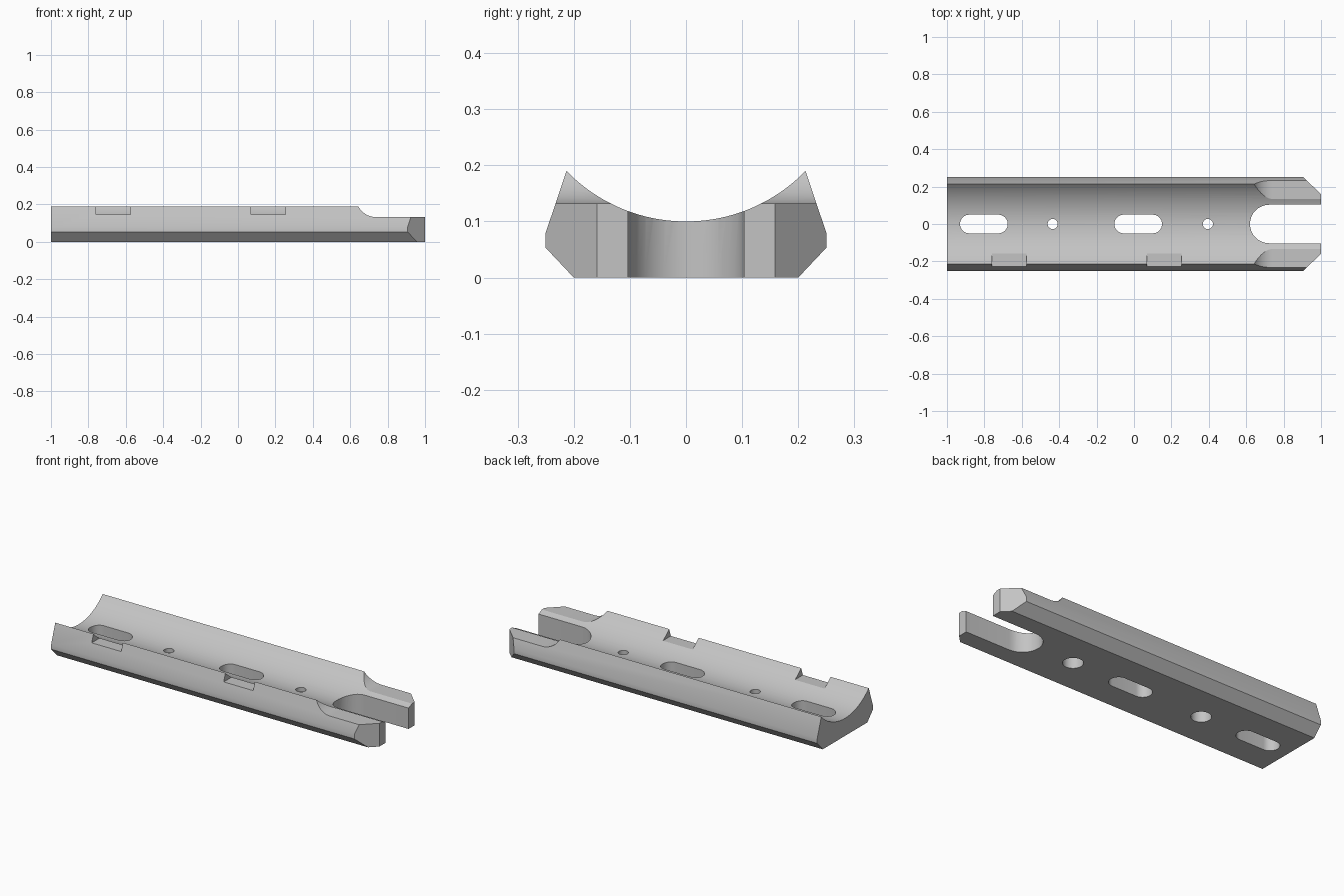
import bpy
from math import pi, sin, cos, asin, sqrt
from mathutils import Vector

cube = bpy.data.objects.get("Cube")
if cube:
    bpy.data.objects.remove(cube, do_unlink=True)

grey = bpy.data.materials.new("light grey")
grey.use_nodes = True
COLOUR = (0.55, 0.55, 0.55, 1)
grey.diffuse_color = COLOUR
grey.node_tree.nodes["Principled BSDF"].inputs["Base Color"].default_value = COLOUR


def arc(cx, cy, r, start, end, steps):
    return [(cx + r * cos(start + (end - start) * i / steps),
             cy + r * sin(start + (end - start) * i / steps)) for i in range(steps + 1)]


def prism(name, outline, axis, low, high):
    """Extrude a 2D outline along the given axis."""
    place = {"x": lambda a, b, t: (t, a, b),
             "y": lambda a, b, t: (a, t, b),
             "z": lambda a, b, t: (a, b, t)}[axis]
    n = len(outline)
    verts = [place(a, b, t) for t in (low, high) for a, b in outline]
    faces = [tuple(range(n)), tuple(range(2 * n - 1, n - 1, -1))]
    faces += [(i, i + n, (i + 1) % n + n, (i + 1) % n) for i in range(n)]
    # Keep the normals outward whichever way the outline was drawn
    area = sum(outline[i - 1][0] * outline[i][1] - outline[i][0] * outline[i - 1][1]
               for i in range(n))
    if (area > 0) != (axis != "y"):
        faces = [f[::-1] for f in faces]
    faces = [f[::-1] for f in faces]
    mesh = bpy.data.meshes.new(name)
    mesh.from_pydata([Vector(v) for v in verts], [], faces)
    mesh.materials.append(grey)
    obj = bpy.data.objects.new(name, mesh)
    bpy.context.collection.objects.link(obj)
    return obj


def slot(x0, x1, r):
    return arc(x1 - r, 0, r, -pi / 2, pi / 2, 16) + arc(x0 + r, 0, r, pi / 2, 3 * pi / 2, 16)


def box(x0, x1, y0, y1):
    return [(x0, y0), (x1, y0), (x1, y1), (x0, y1)]


# Rail: chamfered block with a round trough along the top
RIM, RIM_Z, FLOOR = 0.213, 0.19, 0.10
R = (RIM ** 2 + (RIM_Z - FLOOR) ** 2) / (2 * (RIM_Z - FLOOR))
half = asin(RIM / R)
trough = arc(0, FLOOR + R, R, -pi / 2 + half, -pi / 2 - half, 40)
section = [(-0.25, 0.08), (-0.25, 0.053), (-0.2, 0), (0.2, 0), (0.25, 0.053), (0.25, 0.08)]
rail = prism("trough_rail", section + trough, "x", -1, 1)

cutters = []

# Long slots and the open fork at the end
for x0 in (-0.93, -0.105):
    cutters.append(prism("slot_cutter", slot(x0, x0 + 0.255, 0.05), "z", -0.1, 0.3))
cutters.append(prism("fork_cutter", slot(0.62, 1.3, 0.103), "z", -0.1, 0.3))

# Screw holes, counterbored from below
for x in (-0.435, 0.395):
    for r, top in ((0.052, 0.078), (0.027, 0.3)):
        cutters.append(prism("hole_cutter", arc(x, 0, r, 0, 2 * pi, 32)[:-1], "z", -0.1, top))

# Notches in the front rim
for x0 in (-0.76, 0.07):
    cutters.append(prism("notch_cutter", box(x0, x0 + 0.185, -0.4, -0.15), "z", 0.145, 0.3))

# Lowered fork arms with a concave step
step_r, step_z = 0.11, 0.132
start = pi + asin((step_z + step_r - 0.2) / step_r)
step = arc(0.74, step_z + step_r, step_r, start, 1.5 * pi, 14)
step += [(1.2, step_z), (1.2, 0.3), (step[0][0], 0.3)]
cutters.append(prism("step_cutter", step, "y", -0.4, 0.4))

# Bevelled outer corners of the fork
for s in (-1, 1):
    corner = [(0.805, s * 0.35), (1.1, s * 0.06), (1.1, s * 0.35)]
    cutters.append(prism("corner_cutter", corner, "z", -0.1, 0.3))

bpy.context.view_layer.objects.active = rail
for cutter in cutters:
    cutter.hide_render = True
    mod = rail.modifiers.new("cut", "BOOLEAN")
    mod.operation = "DIFFERENCE"
    mod.solver = "EXACT"
    mod.object = cutter
    bpy.ops.object.modifier_apply(modifier=mod.name)
    bpy.data.objects.remove(cutter, do_unlink=True)

bpy.ops.object.select_all(action="DESELECT")
rail.select_set(True)
bpy.ops.object.shade_smooth_by_angle(angle=pi / 7)
